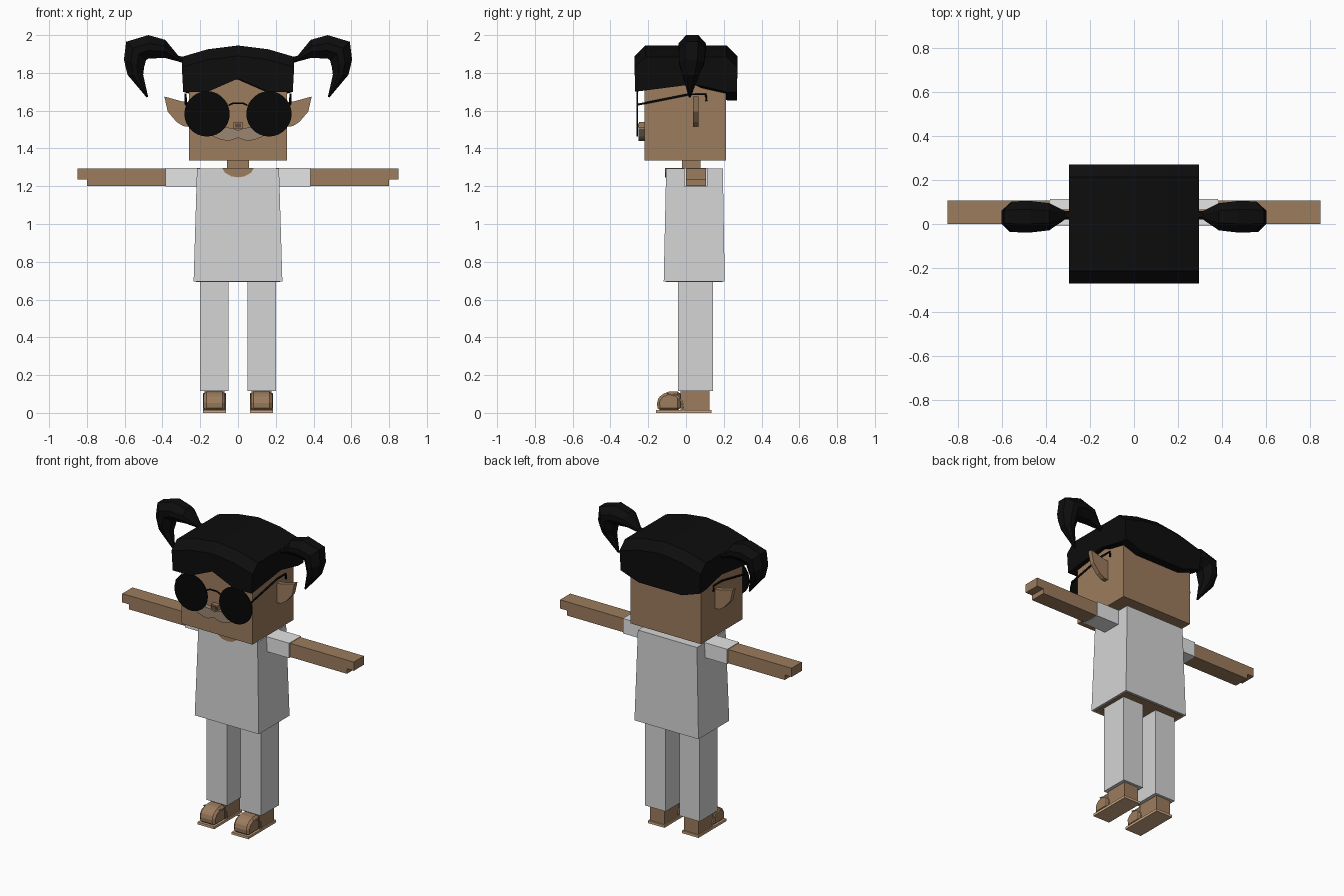
import bpy, bmesh

if "Cube" in bpy.data.objects:
    bpy.data.objects.remove(bpy.data.objects["Cube"])


def material(name, *rgb):
    m = bpy.data.materials.new(name)
    m.use_nodes = True
    m.diffuse_color = (*rgb, 1)
    bsdf = m.node_tree.nodes["Principled BSDF"]
    bsdf.inputs["Base Color"].default_value = (*rgb, 1)
    bsdf.inputs["Roughness"].default_value = 0.8
    return m


skin = material("skin brown", 0.33, 0.2, 0.11)
cloth = material("light grey cloth", 0.66, 0.66, 0.66)
sleeve_white = material("sleeve white", 0.78, 0.78, 0.78)
black = material("hair black", 0.004, 0.004, 0.004)
lens_black = material("glasses black", 0.002, 0.002, 0.002)
tan = material("sandal tan", 0.6, 0.38, 0.22)
grey_brown = material("moustache grey brown", 0.33, 0.24, 0.17)
dark = material("nose dark brown", 0.12, 0.07, 0.04)


def loft(name, rings, mat, bevel=0):
    """Skin a list of equal-length point rings and cap both ends."""
    bm = bmesh.new()
    vs = [[bm.verts.new(p) for p in r] for r in rings]
    n = len(rings[0])
    for a, b in zip(vs, vs[1:]):
        for i in range(n):
            j = (i + 1) % n
            bm.faces.new((a[i], a[j], b[j], b[i]))
    bm.faces.new(vs[0])
    bm.faces.new(vs[-1])
    bmesh.ops.recalc_face_normals(bm, faces=bm.faces)
    me = bpy.data.meshes.new(name)
    bm.to_mesh(me)
    bm.free()
    me.materials.append(mat)
    ob = bpy.data.objects.new(name, me)
    bpy.context.collection.objects.link(ob)
    if bevel:
        mod = ob.modifiers.new("Bevel", "BEVEL")
        mod.width = bevel
        mod.segments = 1
    return ob


def rect(x, y, z):
    return [(x[0], y[0], z), (x[1], y[0], z), (x[1], y[1], z), (x[0], y[1], z)]


def box(name, x, y, z, mat):
    return loft(name, [rect(x, y, z[0]), rect(x, y, z[1])], mat)


def plate(name, outline, y0, y1, mat):
    """Extrude an x-z outline along y."""
    return loft(name, [[(x, y, z) for x, z in outline] for y in (y0, y1)], mat)


def wire(name, pts, radius, mat):
    cu = bpy.data.curves.new(name, "CURVE")
    cu.dimensions = "3D"
    cu.bevel_depth = radius
    cu.bevel_resolution = 1
    cu.use_fill_caps = True
    sp = cu.splines.new("POLY")
    sp.points.add(len(pts) - 1)
    for p, co in zip(sp.points, pts):
        p.co = (*co, 1)
    cu.materials.append(mat)
    ob = bpy.data.objects.new(name, cu)
    bpy.context.collection.objects.link(ob)
    return ob


# Head, neck and tunic
box("head", (-0.26, 0.26), (-0.22, 0.213), (1.335, 1.85), skin)
box("neck", (-0.058, 0.058), (-0.02, 0.077), (1.28, 1.35), skin)
loft("tunic", [rect((-0.235, 0.235), (-0.118, 0.205), 0.695),
               rect((-0.217, 0.217), (-0.105, 0.195), 1.295)], cloth)
box("torso_underside", (-0.222, 0.222), (-0.105, 0.192), (0.692, 0.697), skin)
plate("neckline", [(-0.083, 1.296), (-0.07, 1.272), (-0.035, 1.252), (0, 1.247),
                   (0.035, 1.252), (0.07, 1.272), (0.083, 1.296)], -0.112, -0.104, skin)
box("neckline_top", (-0.083, 0.083), (-0.111, 0.02), (1.292, 1.297), skin)

# Hair cap: y-z sections along x (x, top height, front fringe, back hem)
sections = []
for x, top, fringe, hem in [(-0.29, 1.885, 1.70, 1.70), (-0.16, 1.925, 1.70, 1.655),
                            (0, 1.945, 1.77, 1.655), (0.16, 1.925, 1.70, 1.655),
                            (0.29, 1.885, 1.70, 1.70)]:
    wide = 1.025 if abs(x) > 0.2 else 1
    shoulder = top - 0.055
    sections.append([(x, -0.27, fringe), (x * wide, -0.272, shoulder),
                     (x * wide, -0.215, top), (x * wide, 0.215, top),
                     (x * wide, 0.272, shoulder), (x, 0.27, hem),
                     (x, 0.218, hem), (x, 0.04, 1.74)])
loft("hair_cap", sections, black)

# Nose and moustache
box("nose", (-0.024, 0.024), (-0.25, -0.21), (1.505, 1.54), skin)
box("nose_shadow", (-0.017, 0.017), (-0.253, -0.249), (1.512, 1.532), dark)
half = [(0.03, 1.508), (0.075, 1.512), (0.12, 1.49), (0.165, 1.50),
        (0.13, 1.462), (0.085, 1.445), (0.045, 1.44)]
outline = [(0, 1.495)] + half + [(0, 1.457)] + [(-x, z) for x, z in reversed(half)]
plate("moustache", outline, -0.252, -0.215, grey_brown)

# Glasses bridge
wire("glasses_bridge", [(-0.05, -0.257, 1.628), (-0.025, -0.257, 1.64),
                        (0.025, -0.257, 1.64), (0.05, -0.257, 1.628)], 0.005, lens_black)

for side, s in (("left", 1), ("right", -1)):
    def span(a, b):
        return (s * a, s * b)

    # Sunglasses
    bpy.ops.mesh.primitive_cylinder_add(vertices=28, radius=0.12, depth=0.008,
                                        location=(s * 0.164, -0.257, 1.583),
                                        rotation=(1.5708, 0, 0))
    lens = bpy.context.object
    lens.name = side + "_lens"
    lens.data.materials.append(lens_black)
    wire(side + "_temple", [(s * 0.276, -0.255, 1.632), (s * 0.278, 0.02, 1.687),
                            (s * 0.278, 0.105, 1.687), (s * 0.278, 0.108, 1.65)],
         0.006, lens_black)

    # Pointed ear
    plate(side + "_ear", [(s * x, z) for x, z in [
        (0.255, 1.645), (0.3, 1.65), (0.39, 1.675), (0.372, 1.595),
        (0.325, 1.54), (0.29, 1.518), (0.255, 1.515)]], 0.036, 0.066, skin)

    # Pigtail: outer point, inner point, half depth, centre y
    rings = []
    for (ox, oz), (ix, iz), d, c in [
            ((0.285, 1.885), (0.285, 1.85), 0.02, 0.04),
            ((0.315, 1.89), (0.315, 1.86), 0.02, 0.04),
            ((0.385, 1.975), (0.39, 1.88), 0.062, 0.033),
            ((0.475, 2.0), (0.475, 1.875), 0.072, 0.033),
            ((0.592, 1.965), (0.487, 1.868), 0.07, 0.033),
            ((0.604, 1.87), (0.497, 1.83), 0.066, 0.03),
            ((0.585, 1.79), (0.502, 1.79), 0.045, 0.025),
            ((0.484, 1.67), (0.476, 1.674), 0.005, 0.02)]:
        ring = []
        for t, w in ((0, 0.45), (0.35, 1), (0.65, 1), (1, 0.45)):
            ring.append((s * (ox + (ix - ox) * t), c - d * w, oz + (iz - oz) * t))
        ring += [(x, 2 * c - y, z) for x, y, z in reversed(ring)]
        rings.append(ring)
    loft(side + "_pigtail", rings, black)

    # Arm with sleeve and fingers
    box(side + "_sleeve", span(0.2, 0.383), (-0.01, 0.115), (1.198, 1.297), sleeve_white)
    box(side + "_arm", span(0.36, 0.80), (0, 0.107), (1.202, 1.293), skin)
    box(side + "_fingers", span(0.79, 0.85), (0, 0.107), (1.235, 1.293), skin)

    # Trouser leg
    box(side + "_trouser_leg", span(0.05, 0.2), (-0.043, 0.142), (0.115, 0.72), cloth)

    # Foot and sandal
    box(side + "_heel", span(0.072, 0.178), (-0.03, 0.125), (0.012, 0.12), skin)
    toe = [(-0.03, 0.012), (-0.15, 0.012), (-0.155, 0.065), (-0.13, 0.098),
           (-0.09, 0.113), (-0.03, 0.115)]
    loft(side + "_toe_cap", [[(s * x, y, z) for y, z in toe] for x in (0.068, 0.182)],
         skin, bevel=0.014)
    box(side + "_sole", span(0.064, 0.186), (-0.158, 0.135), (0, 0.016), tan)
    for edge, x in (("inner", 0.068), ("outer", 0.182)):
        wire(f"{side}_{edge}_strap", [(s * x, -0.015, 0.015), (s * x, -0.022, 0.06),
                                      (s * x, -0.05, 0.09), (s * x, -0.1, 0.103)],
             0.004, tan)
